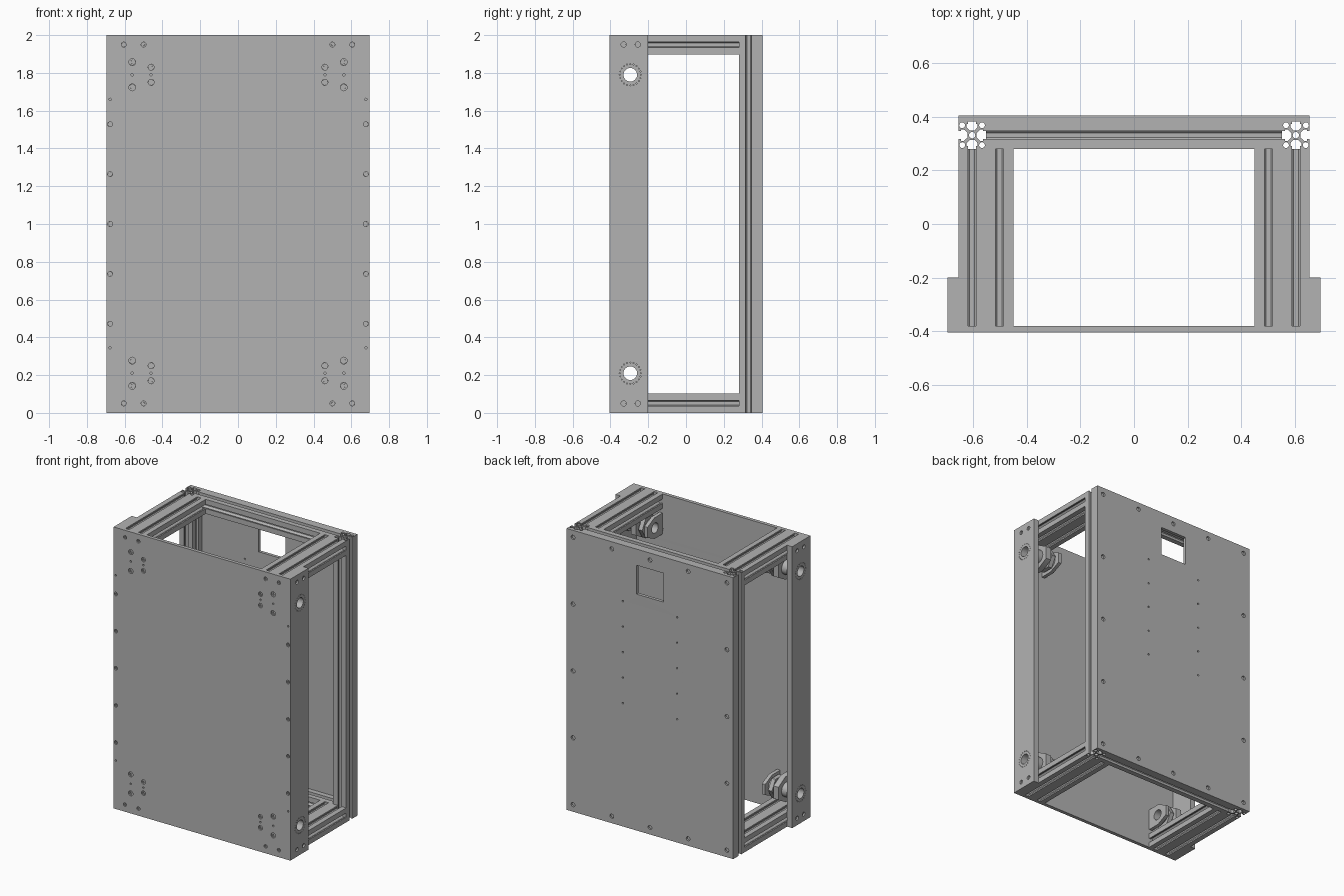
import bpy, bmesh
from math import sin, cos, pi
from mathutils import Matrix, Vector

cube = bpy.data.objects.get("Cube")
if cube:
    bpy.data.objects.remove(cube)

grey = bpy.data.materials.new("aluminium grey")
grey.use_nodes = True
colour = (0.45, 0.45, 0.45, 1)
grey.diffuse_color = colour
grey.node_tree.nodes["Principled BSDF"].inputs["Base Color"].default_value = colour

# Sketch planes: columns give the world direction of u, v and the extrusion
PLANES = {
    "x": Matrix(((0, 0, 1), (1, 0, 0), (0, 1, 0))),
    "y": Matrix(((1, 0, 0), (0, 0, -1), (0, 1, 0))),
    "z": Matrix.Identity(3),
}


def extrude(name, loops, axis, lo, hi):
    """Fill closed 2D loops (inner loops become holes) and extrude along an axis."""
    curve = bpy.data.curves.new(name, "CURVE")
    curve.dimensions = "2D"
    curve.fill_mode = "BOTH"
    curve.extrude = (hi - lo) / 2
    for loop in loops:
        spline = curve.splines.new("POLY")
        spline.points.add(len(loop) - 1)
        for point, (u, v) in zip(spline.points, loop):
            point.co = (u, v, 0, 1)
        spline.use_cyclic_u = True
    temp = bpy.data.objects.new(name, curve)
    mesh = bpy.data.meshes.new_from_object(temp)
    bpy.data.objects.remove(temp)
    bpy.data.curves.remove(curve)
    mesh.name = name
    move = Vector([(lo + hi) / 2 if a == axis else 0 for a in "xyz"])
    mesh.transform(Matrix.Translation(move) @ PLANES[axis].to_4x4())
    bm = bmesh.new()
    bm.from_mesh(mesh)
    bmesh.ops.remove_doubles(bm, verts=bm.verts, dist=0.00005)
    bmesh.ops.recalc_face_normals(bm, faces=bm.faces)
    bm.to_mesh(mesh)
    bm.free()
    mesh.shade_smooth()
    mesh.set_sharp_from_angle(angle=0.6)
    mesh.materials.clear()
    mesh.materials.append(grey)
    obj = bpy.data.objects.new(name, mesh)
    bpy.context.collection.objects.link(obj)
    return obj


def rect(u0, u1, v0, v1):
    return [(u0, v0), (u1, v0), (u1, v1), (u0, v1)]


def circle(u, v, r, n=16):
    return [(u + r * cos(2 * pi * i / n), v + r * sin(2 * pi * i / n)) for i in range(n)]


CELL = 0.1025
SLOT = [(-0.015, 0), (-0.015, 0.01), (-0.021, 0.01), (-0.021, 0.021), (-0.009, 0.034)]
SLOT += [(-t, d) for t, d in reversed(SLOT)]


def slotted_profile(u0, v0, cells=1):
    """T-slot extrusion section, one or more cells wide."""
    w = CELL * cells
    sides = [((0, 0), (1, 0), cells), ((w, 0), (0, 1), 1),
             ((w, CELL), (-1, 0), cells), ((0, CELL), (0, -1), 1)]
    outline, holes = [], []
    for (su, sv), (du, dv), count in sides:
        outline.append((u0 + su, v0 + sv))
        for k in range(count):
            for t, d in SLOT:
                s = CELL * (k + 0.5) + t
                outline.append((u0 + su + du * s - dv * d, v0 + sv + dv * s + du * d))
    for k in range(cells):
        cu, cv = u0 + CELL * (k + 0.5), v0 + CELL / 2
        holes.append(circle(cu, cv, 0.012))
        holes += [circle(cu + a, cv + b, 0.011, 12) for a in (-0.037, 0.037) for b in (-0.037, 0.037)]
    return [outline] + holes


def ring(name, axis, u, v, outer, inner, lo, hi, n=24):
    return extrude(name, [circle(u, v, outer, n), circle(u, v, inner, 24)], axis, lo, hi)


FRONT, INNER, BACK, REAR = -0.405, -0.38, 0.3825, 0.405
OUT, WIDE = 0.655, 0.695
PORT_Y, PORTS = -0.295, (0.21, 1.79)
LEVELS = (0.05, 1.95)

# Front panel with screw holes
big, small = [], []
for s in (-1, 1):
    big += [(s * x, z, 0.013) for x in (0.5, 0.605) for z in LEVELS]
    big += [(s * 0.677, 1 + k * 0.264, 0.013) for k in range(-2, 3)]
    small += [(s * 0.677, z, 0.006) for z in (0.345, 1.66)]
    for z in PORTS:
        big += [(s * 0.56, z + d, 0.018) for d in (-0.067, 0.067)]
        big += [(s * 0.46, z + d, 0.016) for d in (-0.04, 0.04)]
        small += [(s * x, z, 0.006) for x in (0.46, 0.56)]
extrude("front_panel", [rect(-WIDE, WIDE, 0, 2)] + [circle(*h) for h in big + small],
        "y", FRONT, INNER)
for x, z, r in big:
    ring("front_screw", "y", x, z, r * 0.98, r * 0.5, FRONT + 0.008, INNER, 16)
    extrude("front_screw_core", [circle(x, z, r * 0.5)], "y", FRONT + 0.014, INNER)

# Back panel with cable window and screw holes
edge = [(s * 0.605, 0.05 + k * 0.475, 0.015) for s in (-1, 1) for k in range(5)]
edge += [(k * 0.3, z, 0.015) for k in (-1, 0, 1) for z in LEVELS]
mounts = [(s * 0.213, 1.6 - k * 0.181, 0.006) for s in (-1, 1) for k in range(5)]
extrude("back_panel", [rect(-OUT, OUT, 0, 2), rect(-0.105, 0.105, 1.68, 1.885)]
        + [circle(*h) for h in edge + mounts], "y", BACK, REAR)
for x, z, r in edge:
    extrude("back_screw", [circle(x, z, r * 0.98)], "y", BACK, REAR - 0.012)

# Cross beams along the rear
for z in (0, 2 - CELL):
    beam = extrude("rear_cross_beam", slotted_profile(BACK - CELL, z), "x",
                   CELL - OUT, OUT - CELL)

for s in (-1, 1):
    def span(a, b):
        return sorted((s * a, s * b))

    # Rear upright
    extrude("rear_upright", slotted_profile(span(OUT - CELL, OUT)[0], BACK - CELL), "z", 0, 2)

    # Double-width depth beams, top and bottom
    for z in (0, 2 - CELL):
        extrude("depth_beam", slotted_profile(span(OUT - 2 * CELL, OUT)[0], z, 2),
                "y", INNER, BACK - CELL)

    # Side rail with cable ports
    bolts = [(y, z, 0.014) for y in (-0.33, -0.255) for z in LEVELS]
    loops = [rect(INNER, -0.2, 0, 2)] + [circle(*b) for b in bolts]
    for z in PORTS:
        loops.append(circle(PORT_Y, z, 0.036, 24))
        loops += [circle(y, v, 0.003, 6) for y, v in circle(PORT_Y, z, 0.056, 20)]
    extrude("side_rail", loops, "x", *span(OUT, WIDE))
    for y, z, r in bolts:
        extrude("rail_bolt", [circle(y, z, r * 0.98)], "x", *span(OUT, WIDE - 0.012))

    # Port tube, lock nut and the two brackets that hold it
    for z in PORTS:
        ring("port_tube", "x", PORT_Y, z, 0.05, 0.036, *span(0.475, OUT))
        ring("port_collar", "x", PORT_Y, z, 0.066, 0.036, *span(0.63, OUT))
        ring("lock_nut", "x", PORT_Y, z, 0.08, 0.036, *span(0.495, 0.525), n=6)
        for name, half, x0, x1 in (("outer_bracket", 0.09, 0.54, 0.58),
                                   ("inner_bracket", 0.075, 0.45, 0.475)):
            shape = [(INNER, z - half), (-0.29, z - half), (-0.21, z - half / 2),
                     (-0.21, z + half / 2), (-0.29, z + half), (INNER, z + half)]
            extrude(name, [shape, circle(PORT_Y, z, 0.036, 24)], "x", *span(x0, x1))
